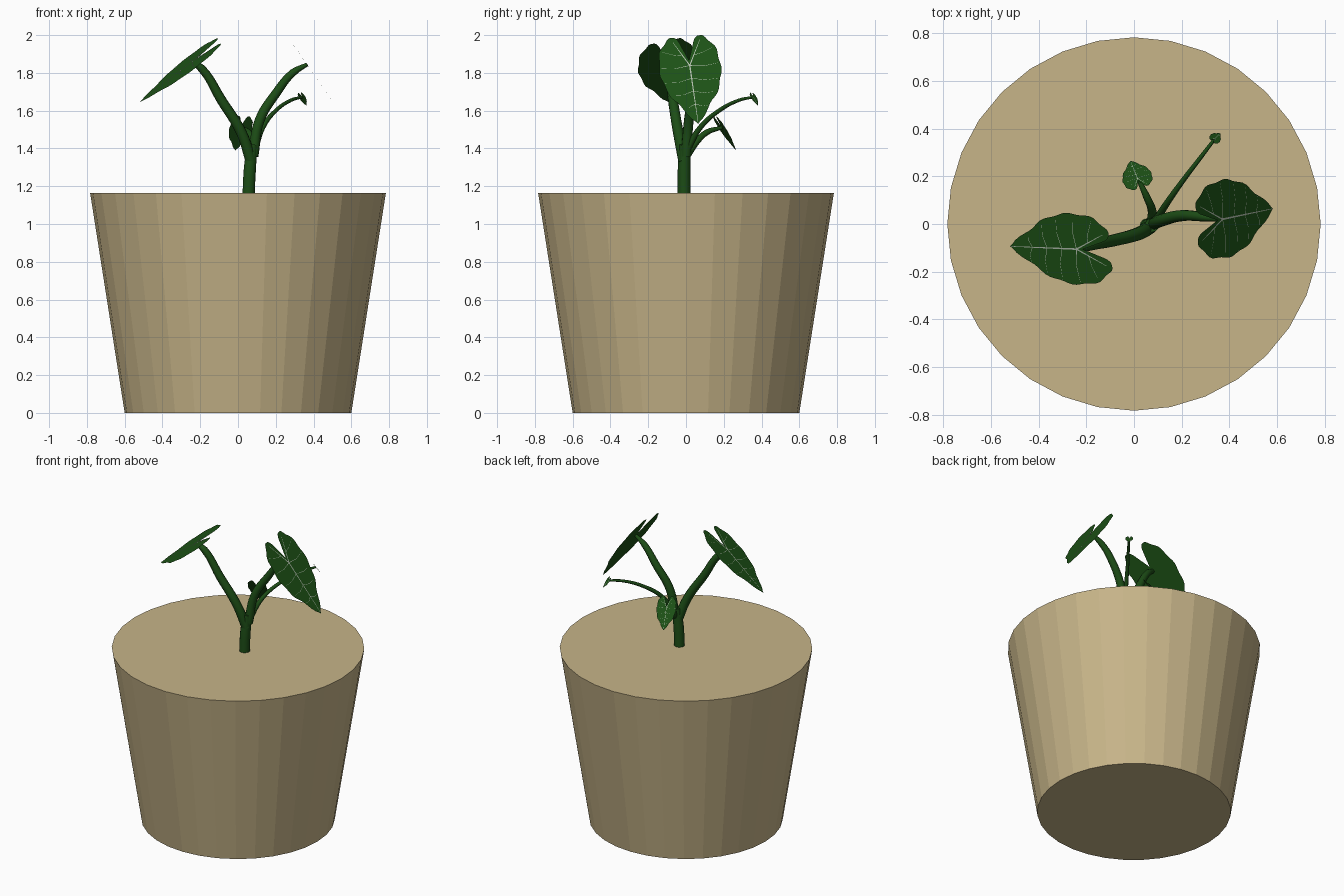
import bpy, bmesh, math
from mathutils import Vector

if "Cube" in bpy.data.objects:
    bpy.data.objects.remove(bpy.data.objects["Cube"])


def material(name, rgb):
    m = bpy.data.materials.new(name)
    m.diffuse_color = (*rgb, 1)
    m.use_nodes = True
    m.node_tree.nodes["Principled BSDF"].inputs["Base Color"].default_value = m.diffuse_color
    return m


TAN = material("pot_tan", (0.57, 0.46, 0.25))
LEAF = material("leaf_green", (0.012, 0.085, 0.008))
STEM = material("stem_green", (0.012, 0.075, 0.008))
VEIN = material("vein_pale", (0.45, 0.52, 0.42))


def finish(bm, name, mat):
    me = bpy.data.meshes.new(name)
    bm.to_mesh(me)
    bm.free()
    ob = bpy.data.objects.new(name, me)
    bpy.context.collection.objects.link(ob)
    me.materials.append(mat)
    return ob


def tube(name, pts, radii):
    """Smooth tapered round stalk through a few points."""
    cu = bpy.data.curves.new(name, 'CURVE')
    cu.dimensions = '3D'
    cu.bevel_depth = 1
    cu.bevel_resolution = 3
    cu.resolution_u = 6
    cu.use_fill_caps = True
    sp = cu.splines.new('BEZIER')
    sp.bezier_points.add(len(pts) - 1)
    for bp, p, r in zip(sp.bezier_points, pts, radii):
        bp.co = p
        bp.radius = r
        bp.handle_left_type = bp.handle_right_type = 'AUTO'
    ob = bpy.data.objects.new(name, cu)
    bpy.context.collection.objects.link(ob)
    cu.materials.append(STEM)
    bpy.ops.object.select_all(action='DESELECT')
    ob.select_set(True)
    bpy.context.view_layer.objects.active = ob
    bpy.ops.object.convert(target='MESH')
    bpy.ops.object.shade_smooth_by_angle(angle=math.radians(50))


# Half outline of a heart-shaped leaf: (towards tip, sideways), stalk joint at origin, tip at 1
HALF = [(-0.09, 0), (-0.31, 0.07), (-0.45, 0.12), (-0.50, 0.19), (-0.43, 0.30), (-0.24, 0.40),
        (0.0, 0.43), (0.25, 0.41), (0.50, 0.32), (0.75, 0.17), (1.0, 0)]


def outline():
    pts = [Vector(p) for p in HALF]
    out = []
    for i in range(len(pts) - 1):
        a, b = pts[i], pts[i + 1]
        p, q = pts[max(i - 1, 0)], pts[min(i + 2, len(pts) - 1)]
        for k in range(4):
            t = k / 4
            c = 0.5 * (2 * a + (b - p) * t + (2 * p - 5 * a + 4 * b - q) * t * t
                       + (3 * a - p - 3 * b + q) * t ** 3)
            if i > 2:  # scalloped outer margin
                c *= 1 + 0.025 * math.sin(math.pi * (t + i) * 1.33)
            out.append(c)
    out.append(pts[-1])
    return out


def leaf(name, joint, tip, normal):
    joint, tip = Vector(joint), Vector(tip)
    L = (tip - joint).length
    u = (tip - joint) / L
    n = Vector(normal)
    n = (n - u * n.dot(u)).normalized()
    v = n.cross(u)

    def place(p, lift=0.0):
        return joint + L * (u * p[0] + v * p[1] + n * lift)

    # Blade: fan of triangles round the stalk joint
    half = outline()
    ring = half + [Vector((p.x, -p.y)) for p in half[-2:0:-1]]
    bm = bmesh.new()
    centre = bm.verts.new(place((0, 0)))
    mid = [bm.verts.new(place(p * 0.5)) for p in ring]
    rim = [bm.verts.new(place(p)) for p in ring]
    for i in range(len(ring)):
        j = (i + 1) % len(ring)
        bm.faces.new((centre, mid[j], mid[i]))
        bm.faces.new((mid[i], mid[j], rim[j], rim[i]))
    bmesh.ops.recalc_face_normals(bm, faces=bm.faces)
    bm.normal_update()
    if bm.faces[0:1] and next(iter(bm.faces)).normal.dot(n) < 0:
        bmesh.ops.reverse_faces(bm, faces=bm.faces)
    finish(bm, name, LEAF)

    # Veins: thin tapered strips just above the blade
    bm = bmesh.new()

    def strip(pts, w):
        prev = None
        for i, p in enumerate(pts):
            p = Vector(p)
            d = Vector(pts[min(i + 1, len(pts) - 1)]) - Vector(pts[max(i - 1, 0)])
            side = Vector((-d.y, d.x)).normalized() * w * (1 - 0.7 * i / (len(pts) - 1))
            row = [bm.verts.new(place(p + s * side, 0.006)) for s in (-1, 1)]
            if prev:
                bm.faces.new((prev[0], row[0], row[1], prev[1]))
            prev = row

    strip([(0, 0), (0.5, 0), (0.98, 0)], 0.010)
    for s in (-1, 1):
        strip([(0, 0), (-0.2, 0.09 * s), (-0.42, 0.19 * s)], 0.009)
        strip([(0, 0), (0.03, 0.2 * s), (0.0, 0.40 * s)], 0.005)
        strip([(-0.17, 0.075 * s), (-0.2, 0.2 * s), (-0.27, 0.36 * s)], 0.004)
        for x, w in ((0.22, 0.38), (0.44, 0.30), (0.66, 0.19)):
            strip([(x, 0), (x + 0.05, w * 0.5 * s), (x + 0.04, w * s)], 0.004)
    finish(bm, name + "_veins", VEIN)


# Pot: solid 32-sided tapered block
bm = bmesh.new()
bmesh.ops.create_cone(bm, cap_ends=True, segments=32, radius1=0.60, radius2=0.783, depth=1.165)
bmesh.ops.translate(bm, verts=bm.verts, vec=(0, 0, 0.5825))
finish(bm, "pot", TAN)

# Trunk and stalks
tube("trunk", [(0.056, -0.01, 1.15), (0.062, -0.01, 1.28), (0.075, -0.005, 1.42)],
     [0.034, 0.034, 0.030])
tube("left_stalk", [(0.07, -0.01, 1.33), (0.02, -0.04, 1.48), (-0.09, -0.07, 1.66),
                    (-0.19, -0.092, 1.82), (-0.237, -0.105, 1.855)],
     [0.030, 0.028, 0.026, 0.022, 0.014])
tube("right_stalk", [(0.08, 0.0, 1.36), (0.115, 0.015, 1.55), (0.20, 0.035, 1.69),
                     (0.29, 0.03, 1.80), (0.366, 0.02, 1.845)],
     [0.028, 0.026, 0.024, 0.020, 0.010])
tube("back_stalk", [(0.075, 0.0, 1.36), (0.075, 0.06, 1.44), (0.055, 0.11, 1.485), (0.018, 0.188, 1.51)],
     [0.024, 0.018, 0.016, 0.009])
tube("thin_stalk", [(0.085, 0.0, 1.38), (0.13, 0.075, 1.51), (0.20, 0.175, 1.60),
                    (0.28, 0.28, 1.655), (0.338, 0.356, 1.672)],
     [0.018, 0.014, 0.011, 0.009, 0.007])

# Leaves: two large, one small, one bud-sized
leaf("left_leaf", (-0.24, -0.105, 1.86), (-0.52, -0.093, 1.645), (-0.78, -0.30, 1))
leaf("right_leaf", (0.37, 0.02, 1.838), (0.583, 0.065, 1.53), (0.82, 0, 0.575))
leaf("small_leaf", (0.015, 0.19, 1.51), (-0.015, 0.265, 1.39), (-0.25, 0.8, 0.5))
leaf("bud_leaf", (0.339, 0.358, 1.672), (0.362, 0.380, 1.627), (0.5, 0.6, 0.5))
